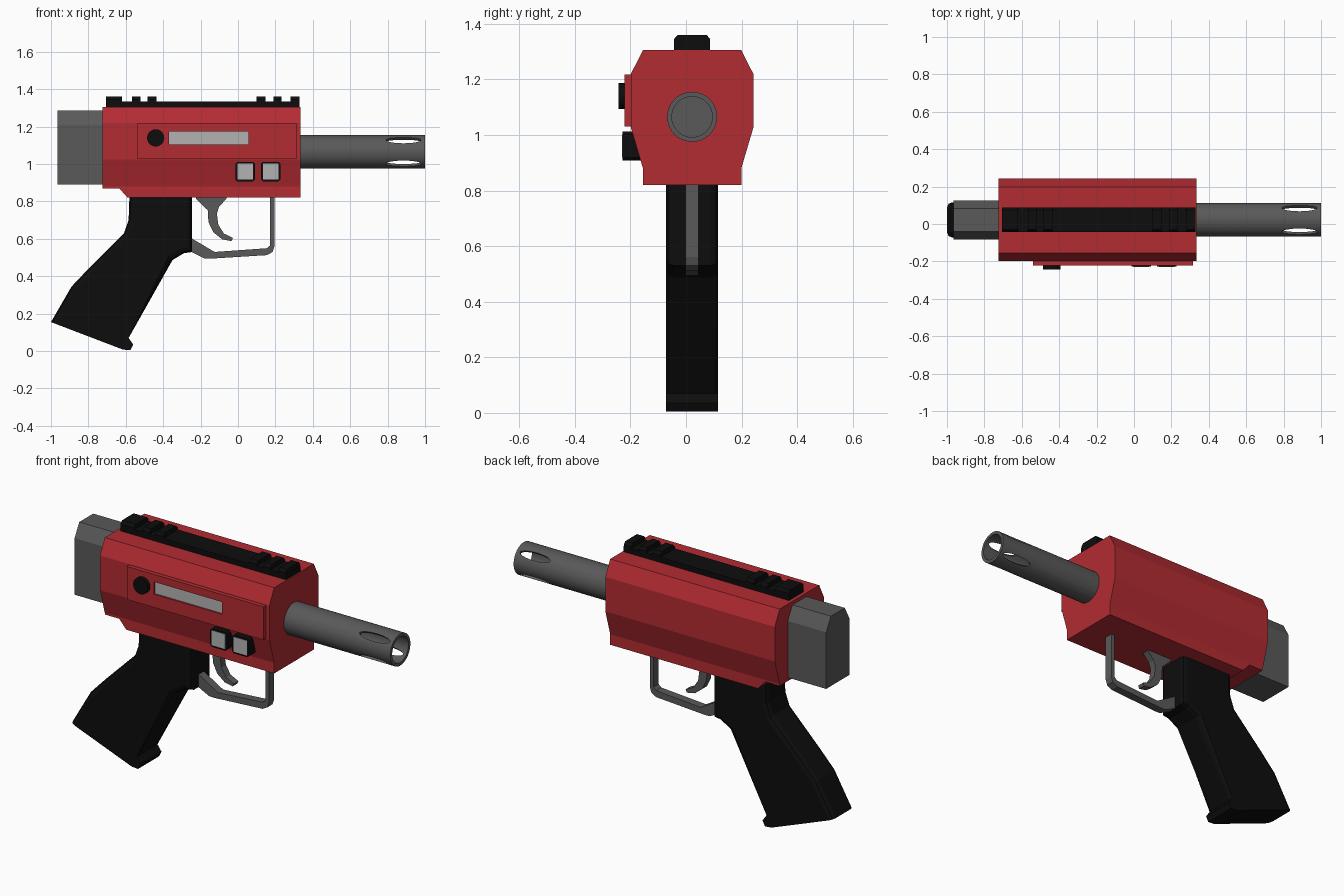
import bpy, bmesh
from math import sin, cos, pi, radians
from mathutils import Matrix

if "Cube" in bpy.data.objects:
    bpy.data.objects.remove(bpy.data.objects["Cube"])

YC = 0.022  # centre plane of the model


def material(name, color):
    m = bpy.data.materials.new(name)
    m.diffuse_color = (*color, 1)
    m.use_nodes = True
    m.node_tree.nodes["Principled BSDF"].inputs["Base Color"].default_value = m.diffuse_color
    return m


RED = material("red", (0.45, 0.025, 0.032))
BLACK = material("black", (0.004, 0.004, 0.004))
DARK = material("dark_grey", (0.1, 0.1, 0.1))
LIGHT = material("light_grey", (0.45, 0.45, 0.45))


def finish(bm, name, mat):
    bmesh.ops.recalc_face_normals(bm, faces=bm.faces)
    me = bpy.data.meshes.new(name)
    bm.to_mesh(me)
    bm.free()
    ob = bpy.data.objects.new(name, me)
    bpy.context.collection.objects.link(ob)
    if mat:
        me.materials.append(mat)
    return ob


def loft(name, rings, mat):
    """Skin equal-length rings of points and cap both ends."""
    bm = bmesh.new()
    vs = [[bm.verts.new(p) for p in r] for r in rings]
    n = len(vs[0])
    for a, b in zip(vs, vs[1:]):
        for i in range(n):
            j = (i + 1) % n
            bm.faces.new((a[i], a[j], b[j], b[i]))
    bm.faces.new(vs[0])
    bm.faces.new(vs[-1])
    return finish(bm, name, mat)


def along_x(name, yz, x0, x1, mat):
    return loft(name, [[(x, y, z) for y, z in yz] for x in (x0, x1)], mat)


def along_y(name, xz, y0, y1, mat):
    return loft(name, [[(x, y, z) for x, z in xz] for y in (y0, y1)], mat)


def box(name, x, y, z, mat):
    return along_x(name, [(y[0], z[0]), (y[1], z[0]), (y[1], z[1]), (y[0], z[1])], *x, mat)


def mirrored(half):
    """Half profile (offset from centre plane, z), bottom to top, mirrored in y."""
    return [(YC + w, z) for w, z in half] + [(YC - w, z) for w, z in reversed(half)]


def cut(ob, cutter):
    cutter.hide_render = True
    m = ob.modifiers.new("cut", 'BOOLEAN')
    m.operation, m.solver, m.object = 'DIFFERENCE', 'EXACT', cutter
    bpy.context.view_layer.objects.active = ob
    bpy.ops.object.modifier_apply(modifier=m.name)
    bpy.data.objects.remove(cutter)


def smooth(ob):
    bpy.ops.object.select_all(action='DESELECT')
    ob.select_set(True)
    bpy.context.view_layer.objects.active = ob
    bpy.ops.object.shade_smooth_by_angle(angle=radians(30))


# receiver body, raised underside at the rear
stations = [(-0.725, 0.87), (-0.635, 0.87), (-0.59, 0.82), (0.335, 0.82)]
loft("receiver", [[(x, y, z) for y, z in mirrored(
    [(0.177, bot), (0.177, 0.88), (0.22, 1.025), (0.22, 1.22), (0.177, 1.305)])]
    for x, bot in stations], RED)

# rear block
along_x("rear_block", mirrored([(0.104, 0.89), (0.104, 1.21), (0.062, 1.285)]),
        -0.965, -0.71, DARK)

# barrel with bore and four slots near the muzzle
N = 40
profile = [(0.3, 0.09), (1.0, 0.09), (1.0, 0.073), (0.45, 0.073)]
barrel = loft("barrel", [[(x, YC + r * cos(2 * pi * i / N), 1.065 + r * sin(2 * pi * i / N))
                          for i in range(N)] for x, r in profile], DARK)
for k in (1, 3):
    bm = bmesh.new()
    bmesh.ops.create_cone(bm, cap_ends=True, segments=24, radius1=1, radius2=1, depth=0.4,
                          matrix=Matrix.Translation((0.885, YC, 1.065))
                          @ Matrix.Rotation(k * pi / 4, 4, 'X')
                          @ Matrix.Diagonal((0.095, 0.022, 1, 1)))
    cut(barrel, finish(bm, "slot_cutter", None))
smooth(barrel)

# top rail and its teeth
box("rail_base", (-0.705, 0.33), (YC - 0.065, YC + 0.065), (1.295, 1.335), BLACK)
for i, (a, b) in enumerate([(-0.705, -0.62), (-0.568, -0.522), (-0.485, -0.437),
                            (0.1, 0.148), (0.19, 0.232), (0.282, 0.328)]):
    along_x(f"rail_tooth_{i + 1}", mirrored([(0.065, 1.33), (0.065, 1.345), (0.052, 1.36)]),
            a, b, BLACK)

# side panel with a recessed light strip and a round knob
panel = box("side_panel", (-0.54, 0.315), (-0.222, -0.19), (1.03, 1.217), RED)
cut(panel, box("strip_cutter", (-0.37, 0.055), (-0.3, -0.21), (1.105, 1.175), None))
box("side_strip", (-0.37, 0.055), (-0.212, -0.195), (1.105, 1.175), LIGHT)
knob = along_y("side_knob", [(-0.44 + 0.046 * cos(2 * pi * i / 24), 1.14 + 0.046 * sin(2 * pi * i / 24))
                             for i in range(24)], -0.243, -0.2, BLACK)
smooth(knob)

# two framed buttons
for i, x in enumerate((0.038, 0.175)):
    w, c = 0.052, 0.01
    octagon = [(x + sx * p, 0.96 + sz * q) for sx, sz, p, q in
               [(-1, -1, w, w - c), (-1, -1, w - c, w), (1, -1, w - c, w), (1, -1, w, w - c),
                (1, 1, w, w - c), (1, 1, w - c, w), (-1, 1, w - c, w), (-1, 1, w, w - c)]]
    along_y(f"button_frame_{i + 1}", octagon, -0.228, -0.15, BLACK)
    box(f"button_{i + 1}", (x - 0.042, x + 0.042), (-0.23, -0.2), (0.918, 1.002), LIGHT)

# grip with bevelled front and back straps
grip_xz = [(-0.245, 0.84), (-0.245, 0.53), (-0.29, 0.523), (-0.35, 0.487), (-0.585, 0.07),
           (-0.56, 0.035), (-0.575, 0.005), (-0.615, 0.008), (-1.0, 0.155), (-0.89, 0.345),
           (-0.8, 0.44), (-0.61, 0.63), (-0.585, 0.7), (-0.58, 0.84)]
grip = along_y("grip", grip_xz, -0.072, 0.116, BLACK)
bm = bmesh.new()
bm.from_mesh(grip.data)
bm.verts.ensure_lookup_table()
n = len(grip_xz)
rim = [bm.edges.get((bm.verts[s + i], bm.verts[s + i + 1]))
       for s in (0, n) for i in (0, 1, 2, 3, 8, 9, 10, 11, 12)]
bmesh.ops.bevel(bm, geom=rim, offset=0.028, segments=2, profile=0.5, affect='EDGES')
bm.to_mesh(grip.data)
bm.free()

# trigger
along_y("trigger", [(-0.225, 0.83), (-0.225, 0.815), (-0.175, 0.765), (-0.162, 0.755), (-0.158, 0.69),
                    (-0.132, 0.635), (-0.085, 0.598), (-0.035, 0.588), (-0.027, 0.605), (-0.075, 0.628),
                    (-0.105, 0.675), (-0.113, 0.735), (-0.102, 0.77), (-0.062, 0.815), (-0.062, 0.83)],
        YC - 0.02, YC + 0.02, DARK)

# trigger guard
along_y("trigger_guard", [(-0.26, 0.61), (-0.26, 0.535), (-0.18, 0.495), (-0.15, 0.494), (0.155, 0.513),
                          (0.185, 0.53), (0.195, 0.56), (0.195, 0.83), (0.172, 0.83), (0.172, 0.565),
                          (0.155, 0.55), (-0.125, 0.53)],
        YC - 0.023, YC + 0.023, DARK)
